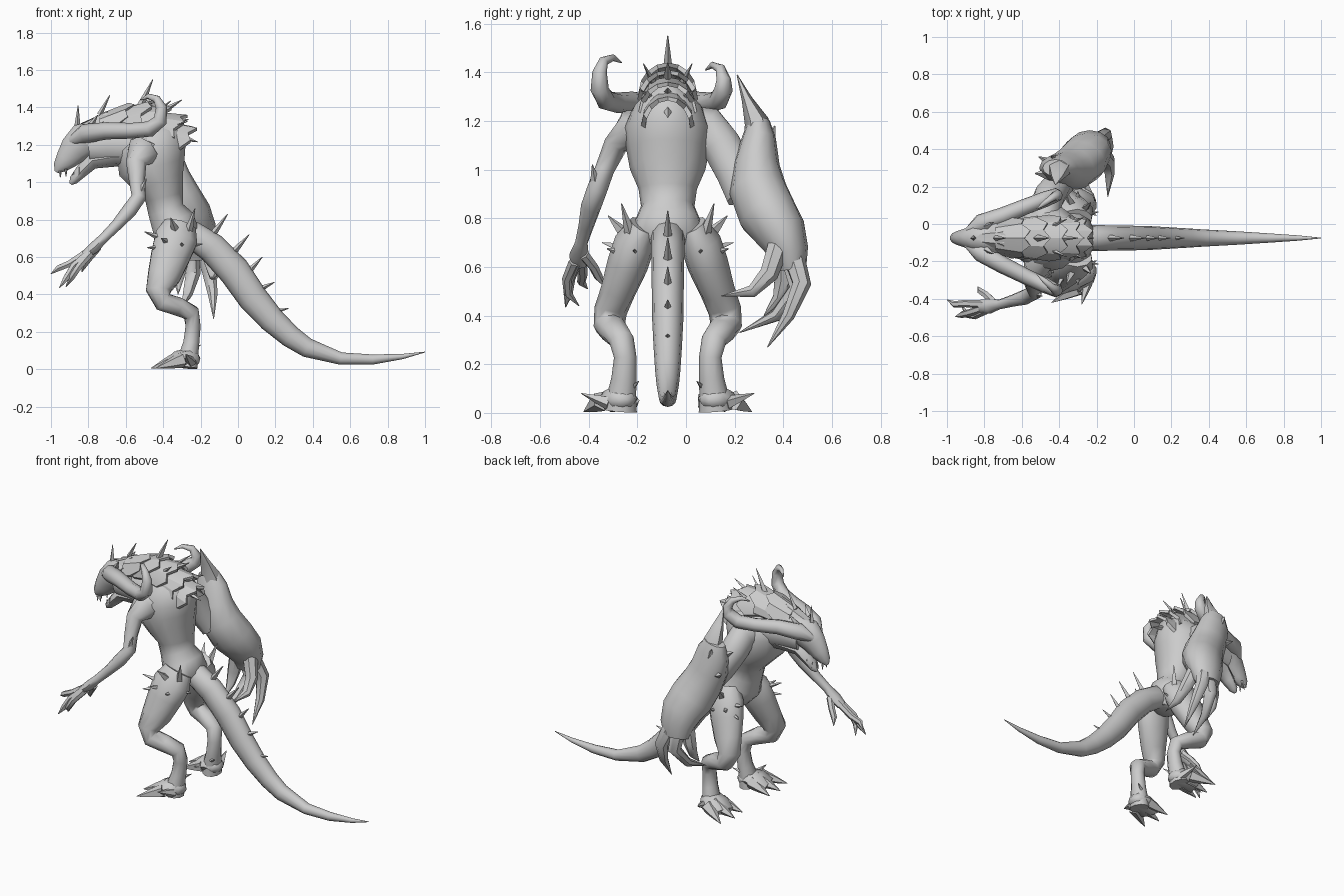
import bpy, bmesh, math
from mathutils import Vector

CY = -0.075  # symmetry plane of the body
skin = bpy.data.materials.new("grey_skin")
skin.diffuse_color = (0.6, 0.6, 0.6, 1)


def finish(name, bm, smooth=40):
    bmesh.ops.recalc_face_normals(bm, faces=bm.faces)
    me = bpy.data.meshes.new(name)
    bm.to_mesh(me)
    bm.free()
    me.materials.append(skin)
    ob = bpy.data.objects.new(name, me)
    bpy.context.collection.objects.link(ob)
    bpy.ops.object.select_all(action='DESELECT')
    ob.select_set(True)
    bpy.context.view_layer.objects.active = ob
    if smooth:
        bpy.ops.object.shade_smooth_by_angle(angle=math.radians(smooth))
    return ob


def add_tube(bm, pts, sides=8, ref=(0, 1, 0)):
    """Loft ellipses along pts (x, y, z, radius towards ref[, other radius])."""
    ref = Vector(ref)
    P = [Vector(p[:3]) for p in pts]
    rings = []
    for i, p in enumerate(pts):
        t = (P[min(i + 1, len(P) - 1)] - P[max(i - 1, 0)]).normalized()
        if abs(t.dot(ref)) > 0.95:
            ref = Vector((1, 0, 0))
        u = (ref - t * ref.dot(t)).normalized()
        v = t.cross(u)
        ru, rv = p[3], p[-1]
        rings.append([bm.verts.new(P[i] + u * ru * math.cos(a) + v * rv * math.sin(a))
                      for a in (2 * math.pi * k / sides for k in range(sides))])
    for a, b in zip(rings, rings[1:]):
        for k in range(sides):
            bm.faces.new((a[k], a[(k + 1) % sides], b[(k + 1) % sides], b[k]))
    bm.faces.new(rings[0][::-1])
    bm.faces.new(rings[-1])


def tube(name, pts, sides=8, ref=(0, 1, 0)):
    bm = bmesh.new()
    add_tube(bm, pts, sides, ref)
    return finish(name, bm, 50)


def spikes(name, items, sides=4):
    """Each item: base, tip, base radius."""
    bm = bmesh.new()
    for base, tip, r in items:
        mid = [b * 0.55 + t * 0.45 for b, t in zip(base, tip)]
        add_tube(bm, [(*base, r), (*mid, r * 0.62), (*tip, 0.002)], sides)
    return finish(name, bm, 30)


def mid(pts):
    """Centre-line points (x, z, half width, half height)."""
    return [(x, CY, z, w, h) for x, z, w, h in pts]


# Torso, neck and throat
tube("torso", mid([(-.32, .65, .07, .07), (-.33, .73, .15, .125), (-.35, .79, .135, .12),
                   (-.385, .85, .11, .1), (-.395, .92, .12, .105), (-.42, 1.0, .155, .14),
                   (-.46, 1.08, .17, .185), (-.465, 1.17, .18, .19), (-.48, 1.24, .15, .19),
                   (-.51, 1.31, .08, .13)]), 14)
tube("neck", mid([(-.45, 1.19, .14, .13), (-.58, 1.2, .12, .12), (-.7, 1.2, .095, .11),
                  (-.8, 1.19, .08, .09)]), 12)

# Head, lower jaw and teeth
tube("head", mid([(-.66, 1.25, .09, .09), (-.76, 1.24, .09, .095), (-.83, 1.22, .08, .1),
                  (-.875, 1.175, .06, .085), (-.92, 1.12, .045, .062), (-.955, 1.08, .03, .038),
                  (-.972, 1.055, .01, .012)]), 10)
tube("lower_jaw", mid([(-.55, 1.14, .1, .06), (-.66, 1.135, .085, .052), (-.78, 1.115, .06, .045),
                       (-.835, 1.06, .045, .035), (-.88, 1.01, .03, .024),
                       (-.895, .99, .008, .008)]), 8)
spikes("teeth", [((x, CY + s * w, z), (x, CY + s * w, z + dz), .009) for s in (-1, 1)
                 for x, w, z, dz in ((-.95, .02, 1.06, -.035), (-.92, .035, 1.07, -.04),
                                     (-.88, .022, 1.02, .035), (-.85, .035, 1.045, .035))])
spikes("brow_spikes", [((-.86, CY, 1.25), (-.855, CY, 1.41), .022)] +
       [((-.79, CY + s * .06, 1.3), (-.75, CY + s * .085, 1.36), .018) for s in (-1, 1)])

# Curled horns, the left one slightly larger
for name, s, k, top in (("left_horn", -1, 1, 0), ("right_horn", 1, .82, -.03)):
    path = [(-.89, .03, 1.22, .025), (-.82, .075, 1.26, .052), (-.7, .145, 1.275, .046),
            (-.57, .21, 1.275, .042), (-.47, .255, 1.285, .042), (-.415, .28, 1.33, .038),
            (-.41, .28, 1.4, .03), (-.435, .265, 1.445, .021), (-.48, .225, 1.46, .014),
            (-.52, .19, 1.44, .003)]
    tube(name, [(x, CY + s * d * (k if d > .1 else 1), z + (top if z > 1.35 else 0), r)
                for x, d, z, r in path], 8)

# Armoured hood: nested roof-like rows whose rear edges end in plate points
rows = [(-.84, 1.315, .05, -.70, 1.385, .085), (-.74, 1.365, .08, -.585, 1.425, .11),
        (-.64, 1.39, .1, -.48, 1.44, .12), (-.55, 1.405, .11, -.385, 1.41, .125),
        (-.47, 1.38, .11, -.305, 1.36, .12), (-.4, 1.33, .1, -.25, 1.3, .11)]
bm = bmesh.new()
for i, (x0, z0, w0, x1, z1, w1) in enumerate(rows):
    def arc(x, z, w, inset, rear):
        out = []
        for k in range(9):
            t = k / 4 - 1                       # -1 .. 1 across the back
            a = t * math.radians(88)
            tooth = .035 * ((k + i) % 2 == 0) - .07 * t * t if rear else 0
            out.append(bm.verts.new((x + tooth, CY + (w - inset) * math.sin(a),
                                     z - inset - (.1 + .025 * rear) * (1 - math.cos(a)))))
        return out
    grid = [arc(x0, z0, w0, 0, 0), arc(x1, z1, w1, 0, 1),
            arc(x1, z1, w1, .016, 1), arc(x0, z0, w0, .016, 0)]
    for a, b in zip(grid, grid[1:] + grid[:1]):
        for k in range(8):
            bm.faces.new((a[k], a[k + 1], b[k + 1], b[k]))
    for k in (0, 8):
        bm.faces.new([g[k] for g in grid])
finish("armour_hood", bm, 20)
hood = [((-.74, 0, 1.36), (-.685, 0, 1.465), .015), ((-.52, 0, 1.41), (-.455, 0, 1.55), .02),
        ((-.4, 0, 1.38), (-.3, 0, 1.44), .018), ((-.34, 0, 1.32), (-.265, 0, 1.335), .016),
        ((-.3, 0, 1.24), (-.215, 0, 1.215), .018)]
hood += [((-.45, s * .06, 1.36), (-.36, s * .1, 1.435), .014) for s in (-1, 1)]
hood += [((-.36, s * .07, 1.3), (-.27, s * .11, 1.325), .014) for s in (-1, 1)]
spikes("hood_spikes", [((b[0], CY + b[1], b[2]), (t[0], CY + t[1], t[2]), r) for b, t, r in hood])

# Tail with a ridge of spikes
tube("tail", mid([(-.32, .72, .06, .06), (-.24, .715, .07, .075), (-.14, .65, .068, .08),
                  (-.02, .525, .066, .085), (.08, .38, .064, .08), (.18, .265, .058, .07),
                  (.28, .175, .052, .06), (.37, .115, .046, .052), (.55, .057, .036, .033),
                  (.72, .052, .025, .027), (.88, .068, .014, .014), (1.0, .092, .002, .002)]), 12)
spikes("tail_spikes", [((x, CY, z), (tx, CY, tz), r) for x, z, tx, tz, r in
                       ((-.15, .7, -.055, .83, .022), (-.03, .62, .06, .72, .02),
                        (.055, .52, .13, .6, .018), (.12, .43, .195, .465, .016),
                        (.2, .31, .27, .325, .014))])

# Legs, feet, toe claws and hip spikes
for label, s in (("left", -1), ("right", 1)):
    def pt(x, d, z, *r):
        return (x, CY + s * d, z, *r)
    tube(label + "_leg", [pt(-.31, .1, .77, .06, .09), pt(-.33, .135, .7, .085, .12),
                          pt(-.36, .165, .61, .085, .11), pt(-.395, .205, .5, .072, .092),
                          pt(-.425, .235, .42, .068, .07), pt(-.4, .24, .36, .065, .055),
                          pt(-.32, .22, .335, .06, .052), pt(-.25, .19, .3, .052, .047),
                          pt(-.24, .175, .23, .046, .042), pt(-.25, .18, .14, .052, .045),
                          pt(-.265, .19, .07, .06, .055), pt(-.27, .195, .008, .068, .055)], 10)
    tube(label + "_foot", [pt(-.205, .185, .045, .02, .015), pt(-.225, .185, .05, .055, .04),
                           pt(-.27, .195, .06, .072, .055), pt(-.33, .21, .05, .088, .045),
                           pt(-.385, .225, .025, .08, .022)], 8)
    spikes(label + "_toe_claws", [
        (pt(-.31, .16, .05), pt(-.455, .14, .005), .044),
        (pt(-.31, .22, .055), pt(-.465, .235, .005), .05),
        (pt(-.3, .27, .05), pt(-.44, .345, .005), .044),
        (pt(-.25, .24, .04), pt(-.28, .355, .08), .03)], 5)
    spikes(label + "_heel_spur", [(pt(-.24, .14, .11), pt(-.2, .12, .13), .012)])
    spikes(label + "_hip_spikes", [
        (pt(-.33, .17, .73), pt(-.36, .245, .81), .028),
        (pt(-.27, .15, .72), pt(-.23, .19, .86), .026),
        (pt(-.41, .16, .7), pt(-.5, .2, .735), .02),
        (pt(-.42, .18, .65), pt(-.485, .22, .65), .018),
        (pt(-.38, .2, .68), pt(-.41, .27, .7), .02),
        (pt(-.3, .2, .66), pt(-.3, .25, .675), .018),
        (pt(-.25, .13, .66), pt(-.19, .14, .67), .014)])

# Slender arm, hand and fingers
tube("slender_arm", [(-.48, -.14, 1.17, .09, .1), (-.51, -.23, 1.165, .075, .09),
                     (-.545, -.29, 1.1, .05, .055), (-.54, -.335, 1.0, .04, .042),
                     (-.53, -.365, .92, .042, .04), (-.58, -.39, .85, .042, .04),
                     (-.65, -.41, .77, .032, .03), (-.72, -.43, .7, .026, .026),
                     (-.77, -.44, .65, .04, .03), (-.82, -.44, .61, .035, .022)], 8)
spikes("elbow_spike", [((-.54, -.365, .9), (-.49, -.385, 1.02), .032)])
for i, f in enumerate((((-.8, -.43, .63), (-.9, -.425, .565), (-.96, -.43, .54), (-1.0, -.405, .51)),
                       ((-.8, -.45, .62), (-.88, -.475, .55), (-.92, -.485, .485), (-.955, -.495, .435)),
                       ((-.79, -.46, .62), (-.85, -.49, .55), (-.89, -.485, .49), (-.92, -.44, .44)),
                       ((-.75, -.42, .65), (-.79, -.38, .6), (-.82, -.36, .56), (-.835, -.335, .52)))):
    tube("slender_finger_%d" % (i + 1), [(*p, r) for p, r in zip(f, (.023, .02, .018, .002))], 6)

# Swollen arm: shoulder, bulky forearm, blades and long claws
tube("swollen_upper_arm", [(-.48, 0, 1.17, .09, .1), (-.47, .09, 1.165, .08, .095),
                           (-.455, .145, 1.1, .085, .085), (-.41, .205, .99, .075, .085),
                           (-.36, .25, .9, .06, .09)], 10)
tube("swollen_forearm", [(-.42, .3, 1.2, .045, .07), (-.405, .3, 1.13, .07, .105),
                         (-.375, .29, 1.02, .095, .12), (-.33, .295, .92, .118, .13),
                         (-.28, .335, .82, .122, .14), (-.245, .39, .74, .107, .13),
                         (-.235, .425, .66, .08, .11), (-.235, .435, .59, .06, .085)], 12)
tube("forearm_blade", [(-.39, .3, 1.1, .06, .08), (-.4, .29, 1.2, .05, .06),
                       (-.41, .25, 1.29, .022, .035), (-.42, .21, 1.39, .002, .002)], 6)
spikes("forearm_spurs", [((-.4, .32, 1.07), (-.44, .365, 1.18), .05),
                         ((-.43, .27, 1.1), (-.53, .27, 1.15), .045),
                         ((-.4, .3, .98), (-.51, .36, 1.03), .045)])
claws = (((-.2, .44, .65), (-.155, .475, .53), (-.135, .42, .4), (-.13, .335, .27)),
         ((-.25, .43, .64), (-.24, .46, .51), (-.27, .37, .4), (-.3, .22, .33)),
         ((-.29, .4, .66), (-.31, .4, .55), (-.32, .38, .47), (-.32, .32, .4)),
         ((-.18, .38, .69), (-.14, .34, .57), (-.13, .27, .5), (-.14, .145, .48)))
for i, f in enumerate(claws):
    tube("long_claw_%d" % (i + 1), [(*p, r) for p, r in zip(f, (.046, .04, .027, .002))], 7)
